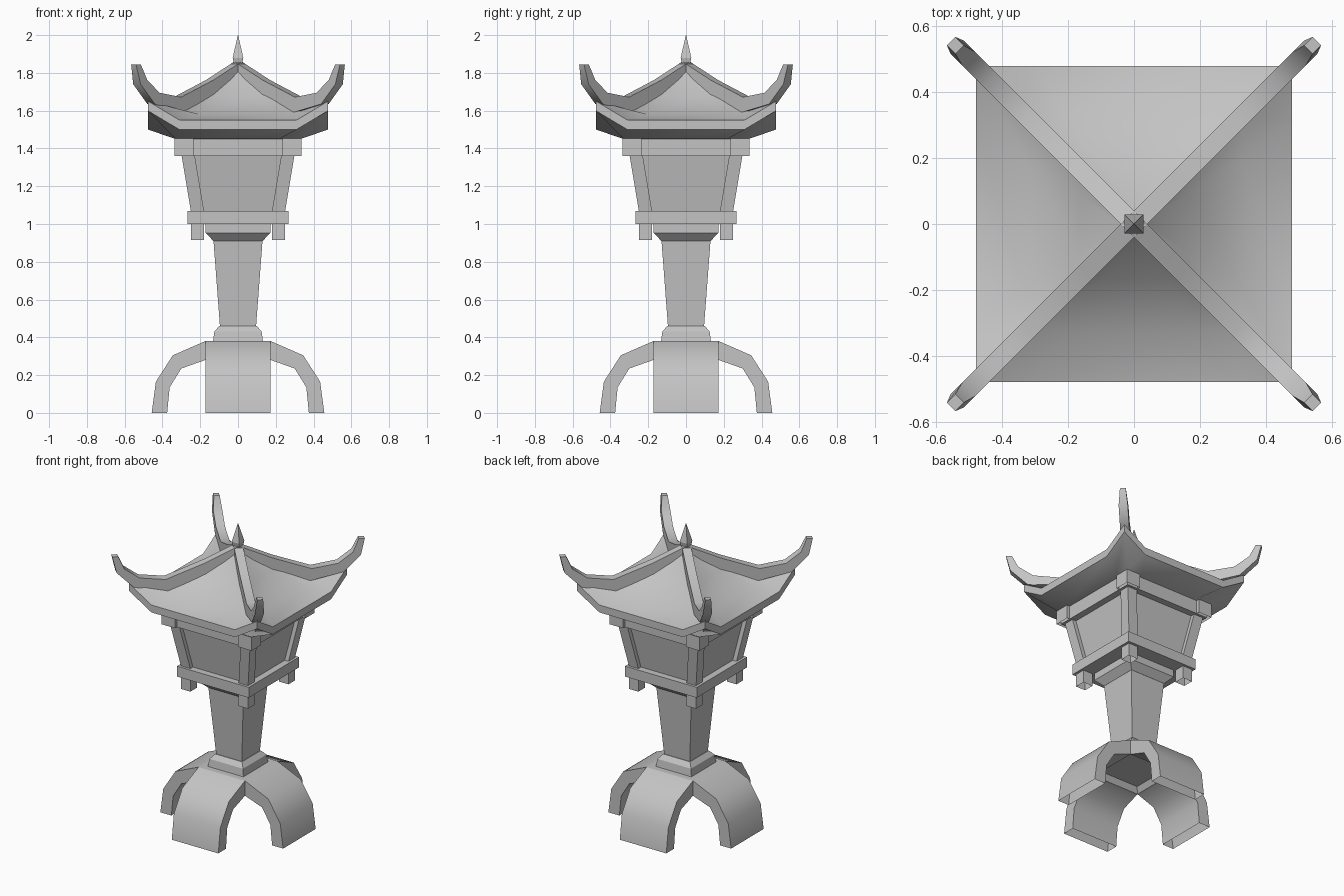
import bpy, bmesh, math
from mathutils import Matrix, Vector

cube = bpy.data.objects.get("Cube")
if cube:
    bpy.data.objects.remove(cube, do_unlink=True)

stone = bpy.data.materials.new("grey_stone")
stone.use_nodes = True
GREY = (0.55, 0.55, 0.55, 1)
stone.diffuse_color = GREY
stone.node_tree.nodes["Principled BSDF"].inputs["Base Color"].default_value = GREY


def loft(name, rings, smooth=None, caps=True, skip=()):
    """Skin closed rings of points, leaving out any skipped strips."""
    bm = bmesh.new()
    loops = [[bm.verts.new(p) for p in ring] for ring in rings]
    for a, b in zip(loops, loops[1:]):
        for i in range(len(a)):
            j = (i + 1) % len(a)
            if i not in skip:
                bm.faces.new((a[i], a[j], b[j], b[i]))
    if caps:
        bm.faces.new(loops[0][::-1])
        bm.faces.new(loops[-1])
    bmesh.ops.recalc_face_normals(bm, faces=bm.faces)
    mesh = bpy.data.meshes.new(name)
    bm.to_mesh(mesh)
    bm.free()
    mesh.materials.append(stone)
    obj = bpy.data.objects.new(name, mesh)
    bpy.context.collection.objects.link(obj)
    if smooth:
        bpy.ops.object.select_all(action="DESELECT")
        obj.select_set(True)
        bpy.context.view_layer.objects.active = obj
        bpy.ops.object.shade_smooth_by_angle(angle=math.radians(smooth))


def rect(x0, x1, y0, y1, z):
    return [(x0, y0, z), (x1, y0, z), (x1, y1, z), (x0, y1, z)]


def tower(name, profile):
    """Square stack from (half width, height) pairs."""
    loft(name, [rect(-h, h, -h, h, z) for h, z in profile])


def corners(name, profile):
    """Four open-ended corner pieces from (inner, outer, height) triples."""
    for sx, sy, tag in ((1, 1, "back_left"), (-1, 1, "back_right"),
                        (1, -1, "front_left"), (-1, -1, "front_right")):
        loft(name + "_" + tag, [rect(sx * a, sx * b, sy * a, sy * b, z) for a, b, z in profile],
             caps=False)


def spin(name, points, angle, widths, skip=()):
    """Side profile (distance, height) given thickness and turned about z."""
    turn = Matrix.Rotation(angle, 3, "Z")
    loft(name, [[turn @ Vector((d, s * w, z)) for (d, z), w in zip(points, widths)]
                for s in (-1, 1)], smooth=40, skip=skip)


# Four curved hollow legs, open at the foot, joined by a hub with a raised ceiling
leg = [(0.173, 0.38), (0.345, 0.305), (0.435, 0.165), (0.457, 0),
       (0.375, 0), (0.362, 0.135), (0.30, 0.235), (0.173, 0.28)]
for i, side in enumerate(("left", "back", "right", "front")):
    spin(side + "_leg", leg, i * math.pi / 2, [0.173] * len(leg), skip=(3, 7))
tower("leg_hub", [(0.15, 0.315), (0.173, 0.28), (0.173, 0.38)])

# Column with its collar and capital
tower("collar", [(0.132, 0.38), (0.125, 0.43), (0.10, 0.46)])
tower("column", [(0.095, 0.45), (0.13, 0.915)])
tower("capital", [(0.13, 0.91), (0.172, 0.953), (0.172, 1.0)])

# Platform with corner pegs
tower("platform", [(0.267, 1.0), (0.267, 1.07)])
corners("peg", [(0.18, 0.25, 0.915), (0.18, 0.25, 1.0)])

# Lamp box: recessed walls, leaning posts and top frame
tower("lamp_walls", [(0.222, 1.07), (0.272, 1.37)])
corners("post", [(0.18, 0.25, 1.07), (0.23, 0.30, 1.37)])
tower("top_frame", [(0.315, 1.36), (0.315, 1.45)])
corners("frame_block", [(0.235, 0.335, 1.36), (0.235, 0.335, 1.452)])


# Concave roof with lifted corners
def roof_ring(half, kink, z_corner, z_mid):
    ring = []
    for i in range(4):
        turn = Matrix.Rotation(i * math.pi / 2, 3, "Z")
        for x, z in ((-half, z_corner), (-kink, z_mid), (kink, z_mid)):
            ring.append(turn @ Vector((x, -half, z)))
    return ring


loft("roof", [roof_ring(*r) for r in (
    (0.33, 0.22, 1.45, 1.45), (0.477, 0.31, 1.60, 1.50), (0.477, 0.31, 1.65, 1.55),
    (0.33, 0.20, 1.60, 1.58), (0.167, 0.09, 1.70, 1.675), (0.03, 0.015, 1.82, 1.815))], 40)

# Hip ridges ending in upturned horns
ridge = [(0, 1.86), (0.15, 1.762), (0.32, 1.672), (0.435, 1.695), (0.50, 1.762), (0.527, 1.845),
         (0.553, 1.845), (0.535, 1.74), (0.46, 1.635), (0.31, 1.59), (0.14, 1.69), (0, 1.79)]
ridge = [(d * math.sqrt(2), z) for d, z in ridge]
widths = [0.018 if z > 1.8 and d > 0.5 else 0.028 for d, z in ridge]
for i, side in enumerate(("back_left", "back_right", "front_right", "front_left")):
    spin("ridge_" + side, ridge, math.pi / 4 + i * math.pi / 2, widths)

# Pointed finial
tower("finial", [(0.018, 1.83), (0.028, 1.88), (0.001, 2.0)])
